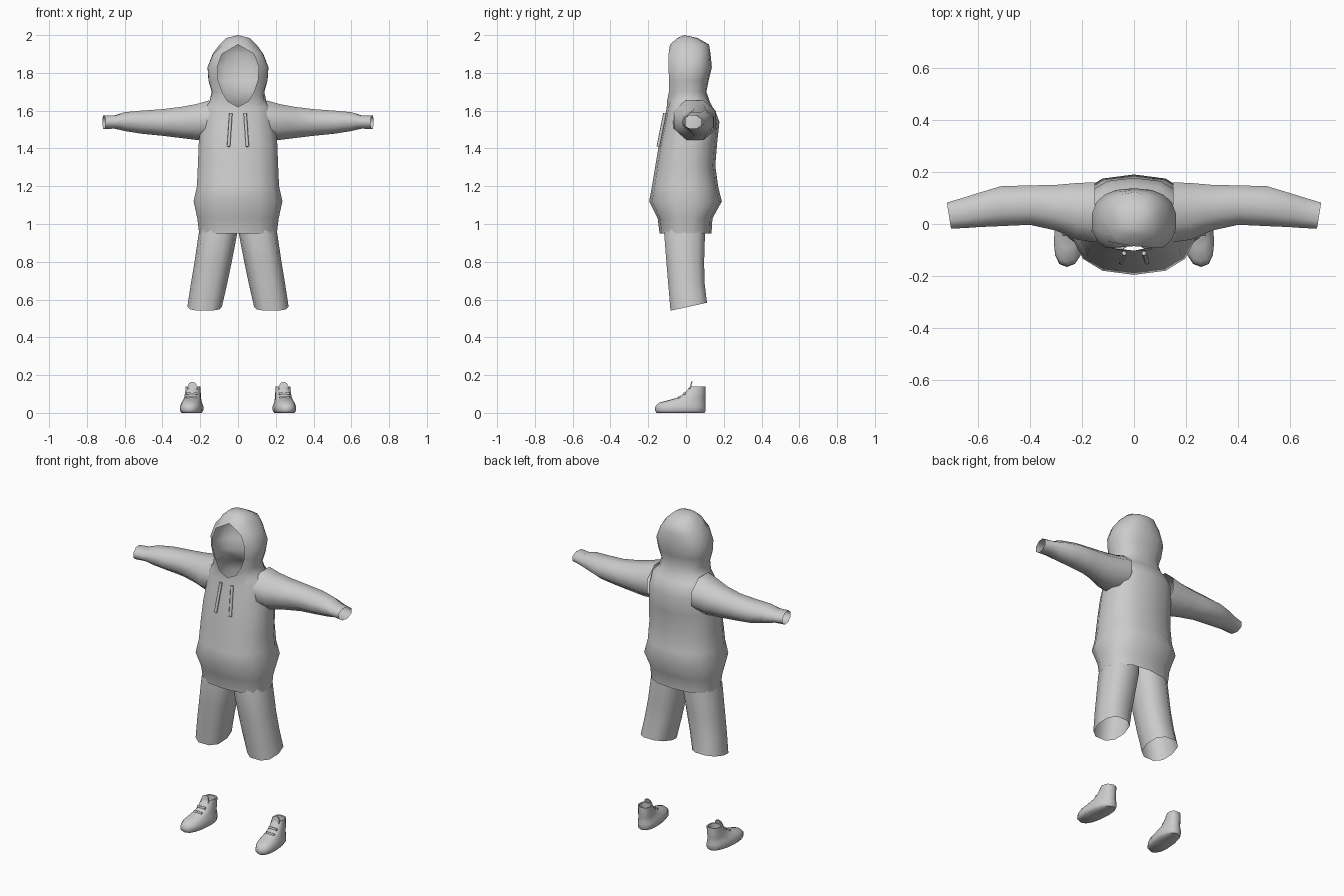
import bpy, bmesh, math
from mathutils import Vector

if "Cube" in bpy.data.objects:
    bpy.data.objects.remove(bpy.data.objects["Cube"])

grey = bpy.data.materials.new("cloth grey")
grey.diffuse_color = (0.6, 0.6, 0.6, 1)
grey.use_nodes = True
grey.node_tree.nodes["Principled BSDF"].inputs["Base Color"].default_value = grey.diffuse_color


def finish(name, bm, angle=60):
    bmesh.ops.remove_doubles(bm, verts=bm.verts, dist=0.0005)
    bmesh.ops.recalc_face_normals(bm, faces=bm.faces)
    me = bpy.data.meshes.new(name)
    bm.to_mesh(me)
    bm.free()
    me.materials.append(grey)
    ob = bpy.data.objects.new(name, me)
    bpy.context.collection.objects.link(ob)
    bpy.ops.object.select_all(action='DESELECT')
    ob.select_set(True)
    bpy.context.view_layer.objects.active = ob
    bpy.ops.object.shade_smooth_by_angle(angle=math.radians(angle))
    return ob


def loft(name, rings, closed=True, cap_start=False, cap_end=False, angle=60):
    """Skin a list of equal-length point rings."""
    bm = bmesh.new()
    rows = [[bm.verts.new(p) for p in r] for r in rings]
    n = len(rows[0])
    for a, b in zip(rows, rows[1:]):
        for i in range(n if closed else n - 1):
            j = (i + 1) % n
            bm.faces.new((a[i], a[j], b[j], b[i]))
    if cap_start:
        bm.faces.new(rows[0])
    if cap_end:
        bm.faces.new(rows[-1])
    return finish(name, bm, angle)


def spow(v, p):
    return math.copysign(abs(v) ** p, v)


def body_ring(z, rx, yf, yb, w=0, seg=7, p=0.82):
    """Horizontal ring, symmetric in x, with a front gap of half-width w."""
    t0 = math.asin((w / rx) ** (1 / p)) if w else 0
    mid, h = (yf + yb) / 2, (yb - yf) / 2
    half = []
    for i in range(seg + 1):
        t = t0 + (math.pi - t0) * i / seg
        x = rx * max(math.sin(t), 0) ** p
        half.append((0 if x < 1e-4 else x, mid - h * spow(math.cos(t), p), z))
    return half + [(-x, y, z) for x, y, z in reversed(half[:-1])]


# Hooded top: hem, waist bulge, chest, neck, then hood with face opening
profile = [
    (0.95, 0.21, -0.14, 0.135), (1.03, 0.22, -0.15, 0.14),
    (1.12, 0.24, -0.195, 0.19), (1.20, 0.222, -0.18, 0.17),
    (1.31, 0.217, -0.162, 0.155), (1.43, 0.212, -0.142, 0.165),
    (1.54, 0.20, -0.118, 0.177), (1.60, 0.19, -0.105, 0.155),
    (1.62, 0.178, -0.102, 0.14), (1.65, 0.15, -0.105, 0.125, 0.055),
    (1.70, 0.14, -0.105, 0.108, 0.085), (1.76, 0.158, -0.11, 0.12, 0.105),
    (1.83, 0.163, -0.115, 0.137, 0.11), (1.90, 0.135, -0.11, 0.13, 0.085),
    (1.95, 0.10, -0.085, 0.122), (1.985, 0.062, -0.045, 0.06),
    (2.0, 0.0, -0.01, -0.01)]
loft("hooded_top", [body_ring(*r) for r in profile], closed=False)

# Sleeve stations: x, bottom z, top z, front y, back y
sleeve = [
    (0.15, 1.45, 1.655, -0.07, 0.16), (0.22, 1.445, 1.635, -0.06, 0.157),
    (0.30, 1.455, 1.62, -0.025, 0.15), (0.40, 1.467, 1.608, -0.003, 0.148),
    (0.51, 1.478, 1.60, -0.008, 0.145), (0.60, 1.492, 1.592, -0.012, 0.118),
    (0.65, 1.505, 1.575, -0.015, 0.10), (0.71, 1.503, 1.575, -0.018, 0.082)]
# Leg stations: z, inner x, outer x, front y, back y, hem tilt
leg = [
    (1.04, 0.0, 0.185, -0.11, 0.10, 0), (0.95, 0.004, 0.208, -0.12, 0.105, 0),
    (0.80, 0.033, 0.23, -0.108, 0.10, 0), (0.68, 0.058, 0.25, -0.097, 0.102, 0.01),
    (0.562, 0.085, 0.268, -0.086, 0.115, 0.022)]
# Shoe stations: z, half width, toe y, heel y
shoe = [
    (0.0, 0.052, -0.155, 0.098), (0.012, 0.06, -0.165, 0.104),
    (0.035, 0.06, -0.162, 0.104), (0.053, 0.053, -0.145, 0.102),
    (0.068, 0.047, -0.09, 0.102), (0.082, 0.044, -0.04, 0.102),
    (0.105, 0.041, -0.008, 0.104), (0.14, 0.039, 0.022, 0.102),
    (0.138, 0.033, 0.03, 0.094), (0.09, 0.031, 0.03, 0.092)]


def tube(name, a, b, r, sides=6):
    """Straight closed rod from a to b."""
    a, b = Vector(a), Vector(b)
    q = (b - a).to_track_quat('Z', 'Y')
    ang = [2 * math.pi * i / sides for i in range(sides)]
    rings = [[c + q @ Vector((r * math.cos(t), r * math.sin(t), 0)) for t in ang]
             for c in (a, b)]
    return loft(name, rings, cap_start=True, cap_end=True, angle=65)


for s, side in ((1, "right"), (-1, "left")):
    # Sleeve, open at the cuff
    rings = []
    for x, z0, z1, y0, y1 in sleeve:
        r = []
        for i in range(8):
            t = 2 * math.pi * (i + 0.5) / 8
            cy, cz = math.cos(t) / 0.924, math.sin(t) / 0.924
            r.append((s * (x + 0.008 * (cy if x > 0.6 else 0)),
                      (y0 + y1) / 2 + (y1 - y0) / 2 * cy,
                      (z0 + z1) / 2 + (z1 - z0) / 2 * cz))
        rings.append(r)
    loft(side + "_sleeve", rings)

    # Trouser leg, with a slanted open hem
    rings = []
    for z, x0, x1, y0, y1, tilt in leg:
        r = []
        for i in range(10):
            t = 2 * math.pi * i / 10
            cx, cy = spow(math.cos(t), 0.8), spow(math.sin(t), 0.8)
            r.append((s * ((x0 + x1) / 2 + (x1 - x0) / 2 * cx),
                      (y0 + y1) / 2 + (y1 - y0) / 2 * cy, z + tilt * cy))
        rings.append(r)
    loft(side + "_trouser_leg", rings)

    # Shoe, toes turned slightly outward
    def sx(x, y):
        return s * (0.243 - 0.09 * y) + x

    rings = [[(sx(x, y), y, z) for x, y, z in body_ring(zz, hw, yf, yb, p=0.85)[:-1]]
             for zz, hw, yf, yb in shoe]
    loft(side + "_shoe", rings, cap_start=True, cap_end=True)

    # Tongue: thin rounded flap standing above the opening
    outline = [(-0.024, 0.095), (0.024, 0.095), (0.027, 0.135),
               (0.017, 0.158), (0, 0.165), (-0.017, 0.158), (-0.027, 0.135)]
    flap = []
    for d in (0, 0.007):
        flap.append([(sx(x, 0.02), 0.016 + d + (z - 0.12) * 0.25, z)
                     for x, z in outline])
    loft(side + "_shoe_tongue", flap, cap_start=True, cap_end=True, angle=40)

    # Laces across the instep
    for k, (y, z) in enumerate(((-0.045, 0.083), (-0.016, 0.104))):
        tube(f"{side}_lace_{k + 1}", (sx(-0.027, y), y + 0.008, z - 0.002),
             (sx(0.027, y), y + 0.008, z - 0.002), 0.007)

    # Drawstring hanging from the neck
    tube(side + "_drawstring", (s * 0.038, -0.112, 1.585),
         (s * 0.05, -0.147, 1.41), 0.009)
